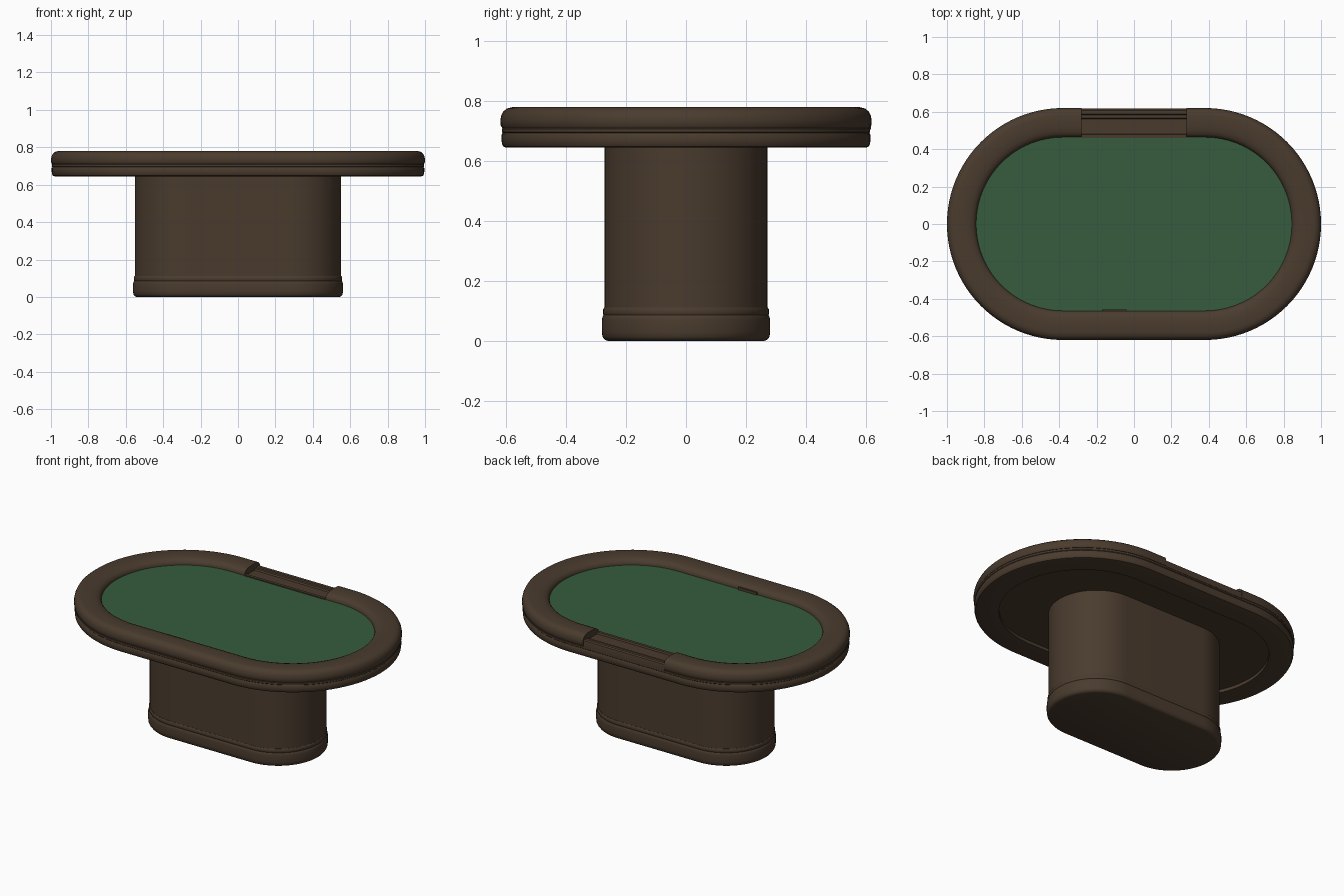
import bpy
import bmesh
from math import cos, sin, pi

cube = bpy.data.objects.get("Cube")
if cube:
    bpy.data.objects.remove(cube, do_unlink=True)


def material(name, rgb):
    mat = bpy.data.materials.new(name)
    mat.use_nodes = True
    colour = (*rgb, 1)
    mat.diffuse_color = colour
    bsdf = mat.node_tree.nodes["Principled BSDF"]
    bsdf.inputs["Base Color"].default_value = colour
    bsdf.inputs["Roughness"].default_value = 0.7
    return mat


brown = material("dark brown leather", (0.068, 0.044, 0.027))
green = material("green felt", (0.037, 0.108, 0.048))

STEPS = 48
HALF_STRAIGHT = 0.38   # half length of the straight table edge
GAP = 0.28             # half width of the opening in the rail


def oval(half):
    """Stations (centre x, angle) clockwise around an oval, from the back."""
    right = [(half, pi / 2 - pi * i / STEPS) for i in range(STEPS + 1)]
    left = [(-half, -pi / 2 - pi * i / STEPS) for i in range(STEPS + 1)]
    return right + left


def sweep(name, profile, path, mat, loop_path, loop_profile):
    """Carry a (radius, z) profile along the stations and cap open ends."""
    bm = bmesh.new()
    rings = [[bm.verts.new((cx + r * cos(a), r * sin(a), z)) for r, z in profile]
             for cx, a in path]
    n, m = len(rings), len(profile)
    for i in range(n if loop_path else n - 1):
        a, b = rings[i], rings[(i + 1) % n]
        for j in range(m if loop_profile else m - 1):
            k = (j + 1) % m
            bm.faces.new((a[j], a[k], b[k], b[j]))
    if not loop_path:
        bm.faces.new(rings[0])
        bm.faces.new(rings[-1])
    if not loop_profile:
        bm.faces.new([ring[0] for ring in rings])
        bm.faces.new([ring[-1] for ring in rings])
    bmesh.ops.recalc_face_normals(bm, faces=bm.faces)
    mesh = bpy.data.meshes.new(name)
    bm.to_mesh(mesh)
    bm.free()
    mesh.materials.append(mat)
    obj = bpy.data.objects.new(name, mesh)
    bpy.context.collection.objects.link(obj)
    bpy.ops.object.select_all(action="DESELECT")
    obj.select_set(True)
    bpy.context.view_layer.objects.active = obj
    bpy.ops.object.shade_smooth_by_angle(angle=0.6)
    return obj


def solid(name, profile, half, mat):
    return sweep(name, profile, oval(half), mat, True, False)


# Pedestal: plinth with soft edges, thin moulding, tall body
solid("plinth", [(0.262, 0), (0.272, 0.004), (0.279, 0.014), (0.281, 0.03),
                 (0.281, 0.07), (0.279, 0.08), (0.275, 0.086)], 0.28, brown)
solid("plinth_moulding", [(0.275, 0.086), (0.277, 0.09), (0.277, 0.105),
                          (0.273, 0.111)], 0.28, brown)
solid("pedestal", [(0.272, 0.1), (0.272, 0.67)], 0.28, brown)

# Apron with a shallow recess underneath
solid("apron", [(0.475, 0.665), (0.475, 0.645), (0.6, 0.645), (0.609, 0.648),
                (0.614, 0.656), (0.616, 0.668), (0.616, 0.688), (0.612, 0.694)],
      HALF_STRAIGHT, brown)
solid("apron_trim", [(0.612, 0.694), (0.615, 0.697), (0.615, 0.708),
                     (0.61, 0.712)], HALF_STRAIGHT, brown)

# Playing surface
solid("felt_surface", [(0.467, 0.7), (0.467, 0.742)], HALF_STRAIGHT, green)

# Padded rail, open at the back
rail_profile = [(0.464, 0.71), (0.464, 0.748), (0.469, 0.76), (0.48, 0.77),
                (0.5, 0.777), (0.53, 0.78), (0.58, 0.78), (0.597, 0.776),
                (0.61, 0.766), (0.617, 0.752), (0.62, 0.736), (0.619, 0.72),
                (0.614, 0.711)]
rail_path = [(GAP, pi / 2)] + oval(HALF_STRAIGHT) + [(-GAP, pi / 2 - 2 * pi)]
sweep("padded_rail", rail_profile, rail_path, brown, False, True)

# Stepped tray filling the opening
tray_profile = [(0.46, 0.705), (0.46, 0.748), (0.478, 0.748), (0.482, 0.738),
                (0.562, 0.738), (0.568, 0.746), (0.584, 0.746), (0.588, 0.752),
                (0.606, 0.752), (0.614, 0.746), (0.617, 0.735), (0.617, 0.705)]
sweep("dealer_tray", tray_profile, [(-GAP, pi / 2), (GAP, pi / 2)],
      brown, False, True)

# Small slot plate on the inner face of the front rail
sweep("slot_plate", [(0.457, 0.74), (0.457, 0.758), (0.466, 0.758), (0.466, 0.74)],
      [(-0.17, -pi / 2), (-0.04, -pi / 2)], brown, False, True)
